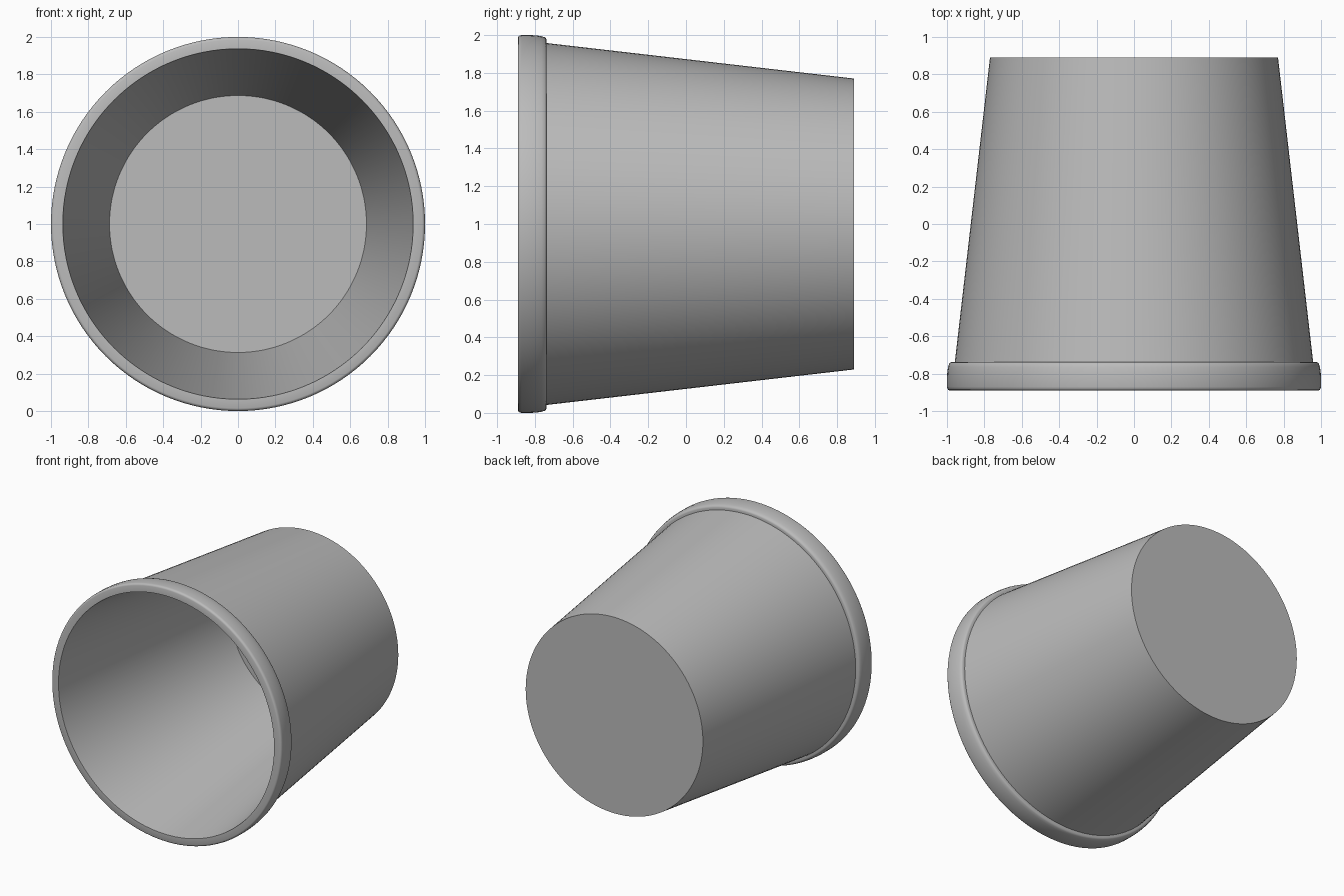
import bpy, math

if "Cube" in bpy.data.objects:
    bpy.data.objects.remove(bpy.data.objects["Cube"])

SEG = 128
AXIS_Z = 1.0

grey = bpy.data.materials.new("plain grey")
grey.diffuse_color = (0.5, 0.5, 0.5, 1)
grey.use_nodes = True
grey.node_tree.nodes["Principled BSDF"].inputs["Base Color"].default_value = grey.diffuse_color


def lathe(name, profile, closed=False):
    """Revolve (radius, y) points around the horizontal y axis."""
    verts, faces, rings = [], [], []
    for r, y in profile:
        if r == 0:
            rings.append([len(verts)] * SEG)
            verts.append((0, y, AXIS_Z))
        else:
            rings.append([len(verts) + i for i in range(SEG)])
            for i in range(SEG):
                a = 2 * math.pi * i / SEG
                verts.append((r * math.cos(a), y, AXIS_Z + r * math.sin(a)))
    pairs = list(zip(rings, rings[1:]))
    if closed:
        pairs.append((rings[-1], rings[0]))
    for a, b in pairs:
        for i in range(SEG):
            j = (i + 1) % SEG
            faces.append(tuple(dict.fromkeys((a[i], a[j], b[j], b[i]))))
    mesh = bpy.data.meshes.new(name)
    mesh.from_pydata(verts, [], faces)
    mesh.materials.append(grey)
    obj = bpy.data.objects.new(name, mesh)
    bpy.context.collection.objects.link(obj)
    bpy.context.view_layer.objects.active = obj
    obj.select_set(True)
    bpy.ops.object.mode_set(mode='EDIT')
    bpy.ops.mesh.select_all(action='SELECT')
    bpy.ops.mesh.normals_make_consistent(inside=False)
    bpy.ops.object.mode_set(mode='OBJECT')
    bpy.ops.object.shade_smooth_by_angle(angle=math.radians(35))
    obj.select_set(False)
    return obj


# Whole bucket wall, rolled rim and floor as one continuous profile
lathe("bucket", [
    (0, 0.89), (0.77, 0.89),                       # outer base
    (0.958, -0.738),                               # outer wall
    (0.975, -0.738), (0.983, -0.741), (0.989, -0.748),
    (0.994, -0.765), (0.998, -0.79), (1.0, -0.82),  # rounded rim
    (1.0, -0.87), (0.998, -0.88), (0.993, -0.887), (0.985, -0.89),
    (0.937, -0.89),                                # flat lip
    (0.687, 0.87), (0, 0.87),                      # inner wall and floor
])
